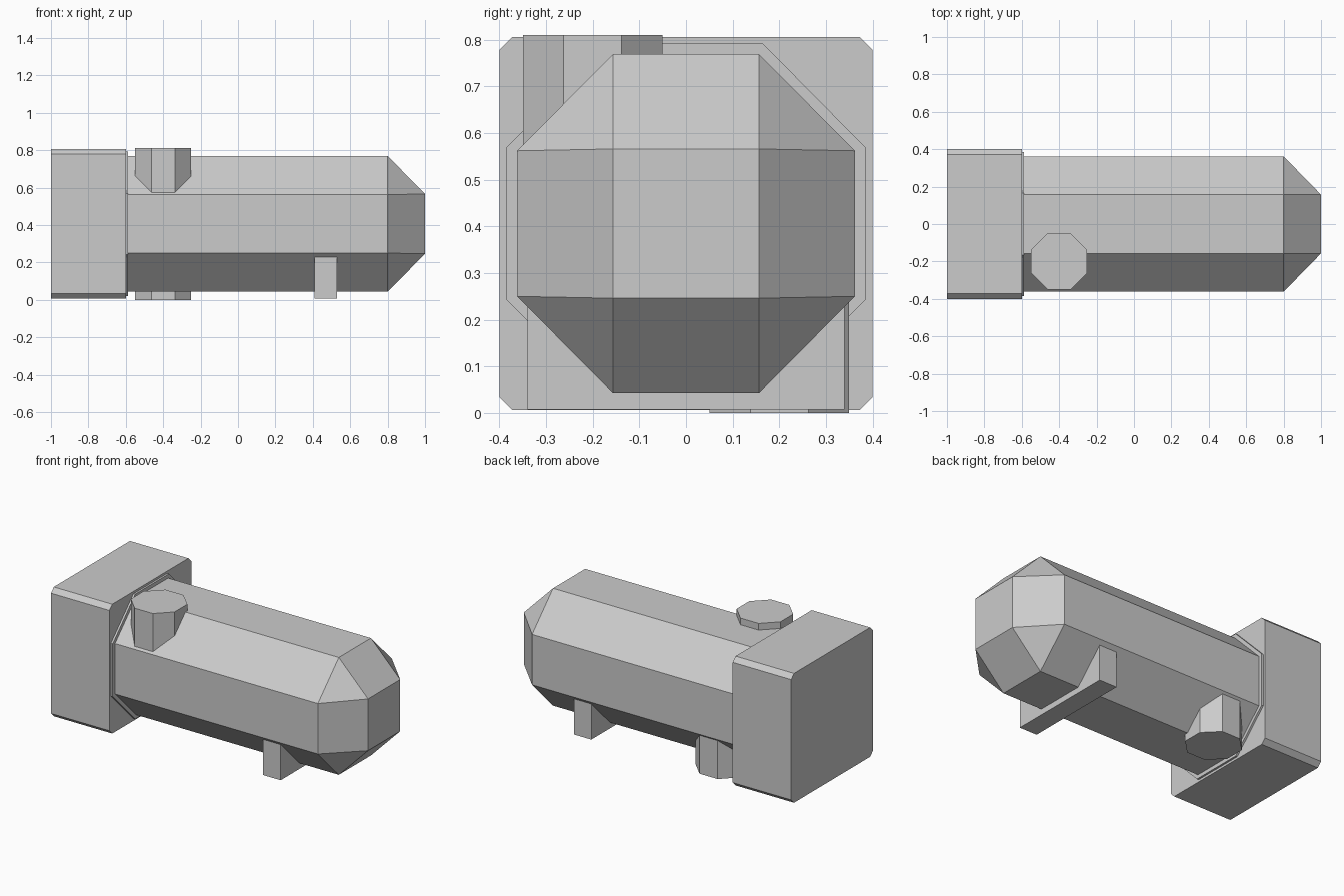
import bpy, bmesh, math

if "Cube" in bpy.data.objects:
    bpy.data.objects.remove(bpy.data.objects["Cube"])

ZC = 0.406  # height of the long axis

grey = bpy.data.materials.new("grey")
grey.diffuse_color = (0.6, 0.6, 0.6, 1)
grey.use_nodes = True
grey.node_tree.nodes["Principled BSDF"].inputs["Base Color"].default_value = grey.diffuse_color


def finish(name, bm):
    bmesh.ops.recalc_face_normals(bm, faces=bm.faces)
    me = bpy.data.meshes.new(name)
    bm.to_mesh(me)
    bm.free()
    me.materials.append(grey)
    ob = bpy.data.objects.new(name, me)
    bpy.context.collection.objects.link(ob)
    return ob


def cut_rect(hy, hz, fy, fz):
    """Rectangle with cut corners: half sizes hy, hz, half flats fy, fz."""
    return [(hy, -fz), (hy, fz), (fy, hz), (-fy, hz),
            (-hy, fz), (-hy, -fz), (-fy, -hz), (fy, -hz)]


def hull(name, sections):
    """Convex solid through (x, profile) sections along x."""
    bm = bmesh.new()
    for x, prof in sections:
        for y, z in prof:
            bm.verts.new((x, y, ZC + z))
    bmesh.ops.convex_hull(bm, input=bm.verts)
    bmesh.ops.dissolve_limit(bm, angle_limit=0.01, verts=bm.verts, edges=bm.edges)
    return finish(name, bm)


# Square end block with slightly cut long edges
block = cut_rect(0.4, 0.4, 0.372, 0.372)
hull("end_block", [(-1, block), (-0.6, block)])

# Thin octagonal collar against the block
collar = cut_rect(0.385, 0.386, 0.165, 0.163)
hull("collar", [(-0.61, collar), (-0.588, collar)])

# Octagonal barrel narrowing to a square tip
barrel = cut_rect(0.362, 0.363, 0.157, 0.156)
tip = [(sy * 0.157, sz * 0.16) for sy in (-1, 1) for sz in (-1, 1)]
hull("barrel", [(-0.6, barrel), (0.8, barrel), (1, tip)])

# Octagonal studs: one on top at the front, one underneath at the back
for name, y, z0, z1 in (("top_stud", -0.2, 0.45, 0.81), ("bottom_stud", 0.2, 0.0, 0.36)):
    bm = bmesh.new()
    bmesh.ops.create_cone(bm, cap_ends=True, segments=8,
                          radius1=0.15 / math.cos(math.pi / 8),
                          radius2=0.15 / math.cos(math.pi / 8), depth=z1 - z0)
    # Turn so that flats face along x and y
    if not any(abs(abs(v.co.x) - 0.15) < 1e-3 for v in bm.verts):
        for v in bm.verts:
            a = math.atan2(v.co.y, v.co.x) + math.pi / 8
            r = math.hypot(v.co.x, v.co.y)
            v.co.x, v.co.y = r * math.cos(a), r * math.sin(a)
    bmesh.ops.translate(bm, verts=bm.verts, vec=(-0.4, y, (z0 + z1) / 2))
    finish(name, bm)

# Cross bar under the barrel
bm = bmesh.new()
bmesh.ops.create_cube(bm, size=1)
bmesh.ops.scale(bm, verts=bm.verts, vec=(0.12, 0.68, 0.23))
bmesh.ops.translate(bm, verts=bm.verts, vec=(0.47, 0, 0.122))
finish("cross_bar", bm)
